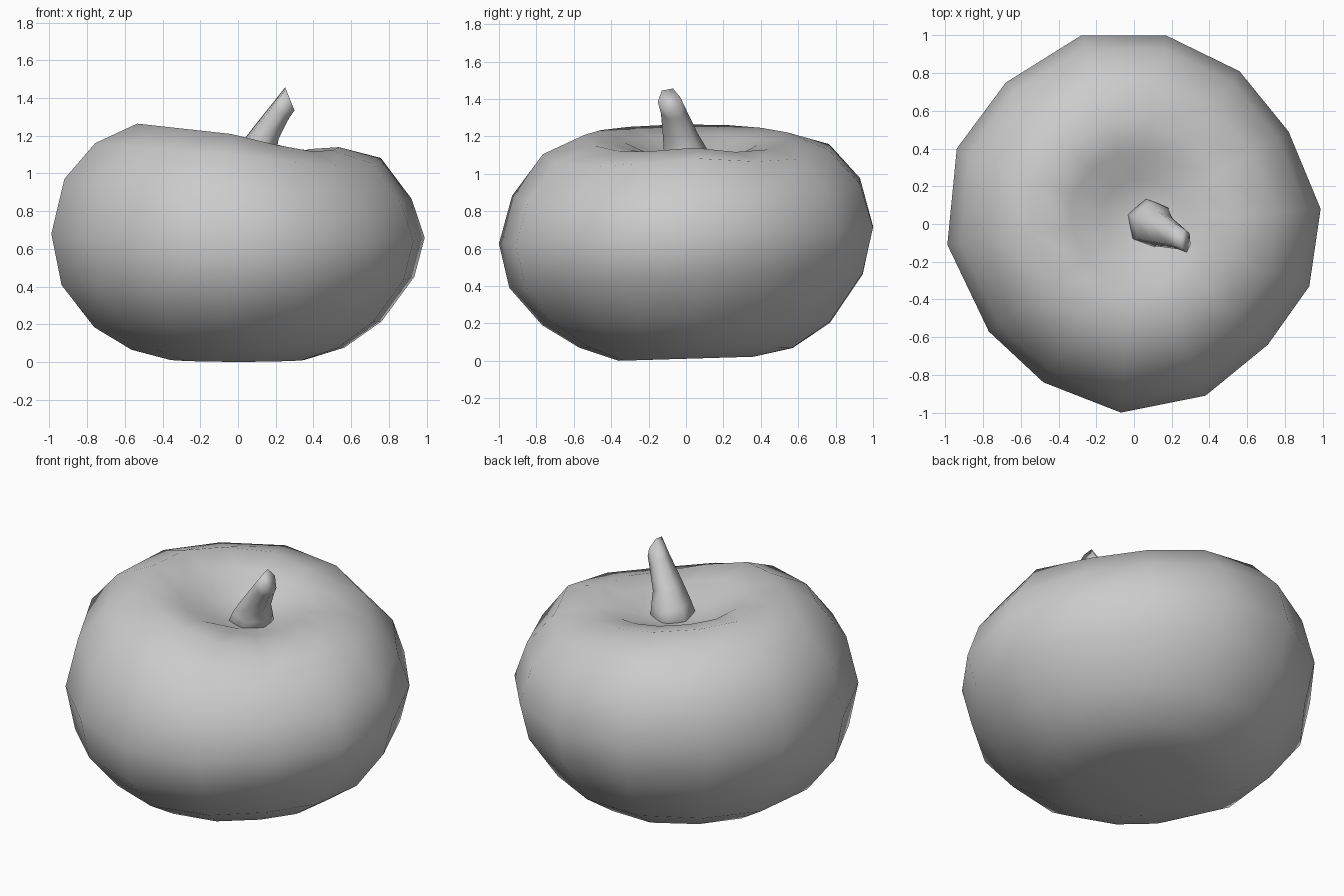
import bpy
import bmesh
import math
from mathutils import Vector

cube = bpy.data.objects.get("Cube")
if cube:
    bpy.data.objects.remove(cube, do_unlink=True)

grey = bpy.data.materials.new("plain grey")
grey.use_nodes = True
colour = (0.6, 0.6, 0.6, 1)
grey.diffuse_color = colour
grey.node_tree.nodes["Principled BSDF"].inputs["Base Color"].default_value = colour


def loft(name, rings, start=None, end=None):
    """Skin a stack of rings; each end closes to a point or a flat cap."""
    bm = bmesh.new()
    rows = [[bm.verts.new(p) for p in ring] for ring in rings]
    count = len(rows[0])
    for low, high in zip(rows, rows[1:]):
        for i in range(count):
            j = (i + 1) % count
            bm.faces.new((low[i], low[j], high[j], high[i]))
    for row, tip in ((rows[0], start), (rows[-1], end)):
        if tip is None:
            bm.faces.new(row)
        else:
            centre = bm.verts.new(tip)
            for i in range(count):
                bm.faces.new((row[i], row[(i + 1) % count], centre))
    bmesh.ops.recalc_face_normals(bm, faces=bm.faces)
    mesh = bpy.data.meshes.new(name)
    bm.to_mesh(mesh)
    bm.free()
    mesh.materials.append(grey)
    mesh.shade_smooth()
    obj = bpy.data.objects.new(name, mesh)
    bpy.context.collection.objects.link(obj)


# Uneven outline of the fruit seen from above
outline = [
    (0.99, 0.08), (0.82, 0.49), (0.56, 0.81), (0.17, 1.0), (-0.28, 1.0),
    (-0.68, 0.75), (-0.94, 0.40), (-0.99, -0.11), (-0.77, -0.57),
    (-0.48, -0.84), (-0.07, -1.0), (0.38, -0.91), (0.71, -0.64), (0.93, -0.33),
]

# Fruit body: scale, height, slope along x, slope along y, dip, centre offset
profile = [
    (0.36, 0.011, 0, 0.03, 0, 0),
    (0.57, 0.07, 0.01, 0, 0, 0),
    (0.77, 0.20, 0.02, 0.01, 0, 0),
    (0.945, 0.43, 0.02, 0.04, 0, 0),
    (1.0, 0.67, -0.015, 0.045, 0, 0),
    (0.93, 0.92, -0.06, 0.045, 0.02, 0),
    (0.765, 1.125, -0.05, 0.03, 0.045, 0),
    (0.54, 1.205, -0.11, 0, 0.045, 0),
    (0.36, 1.17, -0.10, 0, 0.035, 0.02),
    (0.20, 1.085, -0.06, 0, 0, 0.04),
]


def body_ring(scale, height, slope_x, slope_y, dip, offset):
    ring = []
    for px, py in outline:
        x, y = scale * px, scale * py
        # Two shallow grooves either side of the low end
        sag = dip * abs(math.sin(2 * math.atan2(py, px))) if px > 0 else 0
        ring.append(Vector((x + offset, y + offset,
                            height + slope_x * x + slope_y * y - sag)))
    return ring


loft("fruit_body", [body_ring(*row) for row in profile],
     start=(0, 0, 0.025), end=(0.05, 0.05, 1.05))

# Stem: centre, half width, half depth, tilt in degrees
stem = [
    ((0.07, 0.01, 1.0), 0.14, 0.14, 0),
    ((0.10, 0.0, 1.12), 0.11, 0.12, 8),
    ((0.145, -0.03, 1.21), 0.08, 0.095, 20),
    ((0.225, -0.065, 1.33), 0.063, 0.07, 40),
    ((0.275, -0.09, 1.395), 0.07, 0.062, 68),
]


def stem_ring(centre, width, depth, tilt):
    t = math.radians(tilt)
    across = Vector((math.cos(t), 0, -math.sin(t))) * width
    along = Vector((0, depth, 0))
    angles = [math.tau * i / 6 - math.radians(20) for i in range(6)]
    return [Vector(centre) + across * math.cos(a) + along * math.sin(a)
            for a in angles]


loft("stem", [stem_ring(*row) for row in stem])
